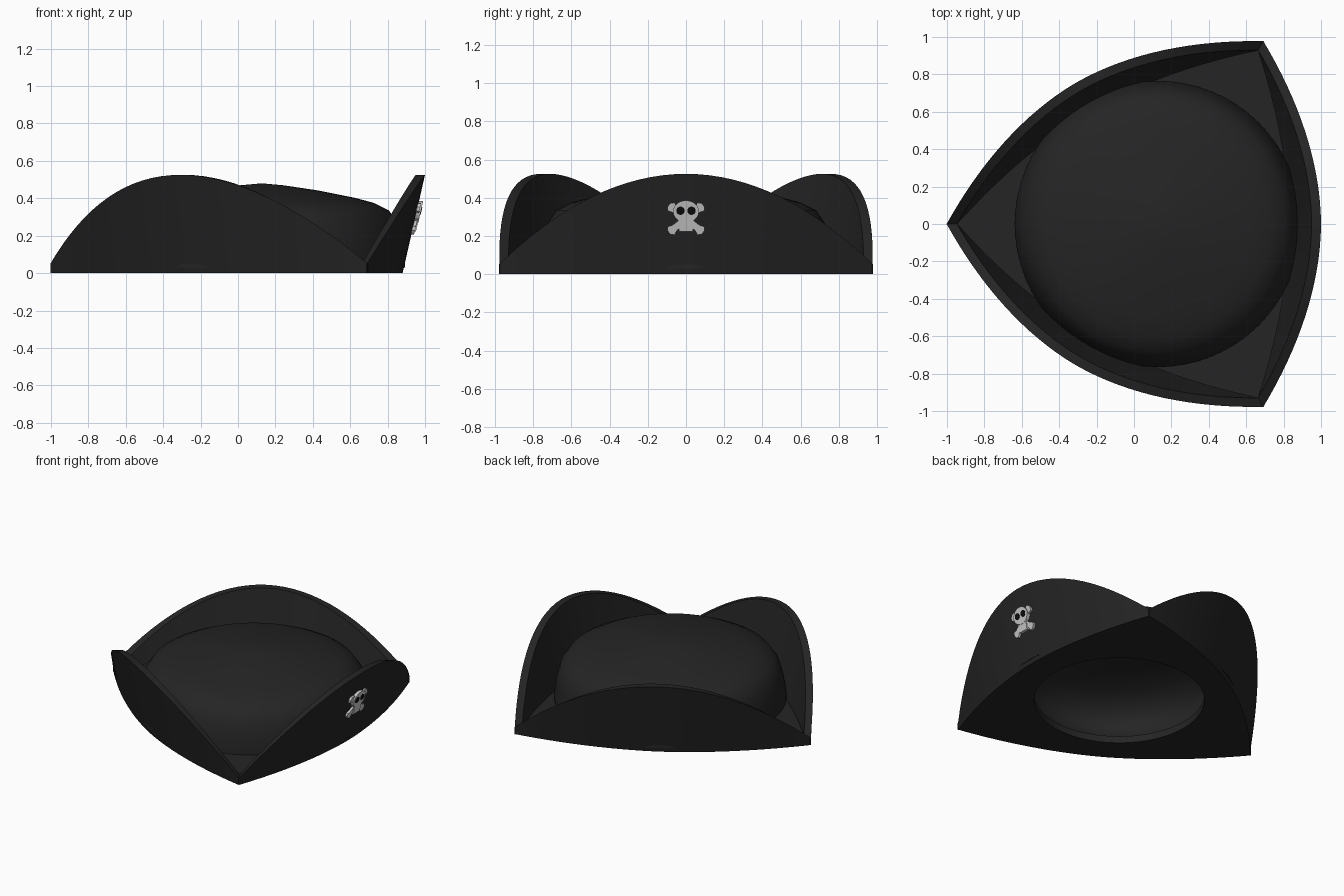
import bpy, bmesh, math
from mathutils import Matrix, Vector

if "Cube" in bpy.data.objects:
    bpy.data.objects.remove(bpy.data.objects["Cube"])

CX = 0.127      # axis of the three-fold hat
N = 32          # steps along each flap
HOLE = 0.56


def material(name, v):
    m = bpy.data.materials.new(name)
    m.diffuse_color = (v, v, v, 1)
    m.use_nodes = True
    m.node_tree.nodes["Principled BSDF"].inputs["Base Color"].default_value = m.diffuse_color
    return m


FELT = material("black felt", 0.018)
BONE = material("bone grey", 0.58)
EYE = material("eye black", 0.004)


def make(name, bm, mat, smooth=35):
    bmesh.ops.remove_doubles(bm, verts=bm.verts, dist=1e-5)
    bmesh.ops.recalc_face_normals(bm, faces=bm.faces)
    me = bpy.data.meshes.new(name)
    bm.to_mesh(me)
    bm.free()
    ob = bpy.data.objects.new(name, me)
    bpy.context.collection.objects.link(ob)
    me.materials.append(mat)
    bpy.ops.object.select_all(action='DESELECT')
    ob.select_set(True)
    bpy.context.view_layer.objects.active = ob
    if smooth:
        bpy.ops.object.shade_smooth_by_angle(angle=math.radians(smooth))
    return ob


def bridge(bm, rings, closed_rows):
    """Quads between consecutive vertex rings."""
    rows = len(rings) if closed_rows else len(rings) - 1
    for i in range(rows):
        a, b = rings[i], rings[(i + 1) % len(rings)]
        for j in range(len(a)):
            k = (j + 1) % len(a)
            bm.faces.new((a[j], a[k], b[k], b[j]))


def section(t):
    """Flap cross-section at t in -1..1, relative to the hat axis."""
    q = abs(t) ** 1.85
    x = 0.563 + 0.19 * (1 - q)
    y = 0.98 * t
    z = 0.05 + 0.475 * (1 - t * t)
    lean = 0.229 * (z - 0.05) + 0.011 * (1 - q)
    th = 0.05 - 0.023 * q
    return [Vector((x, y, 0)), Vector((x + lean, y, z)),
            Vector((x + lean - th, y * 0.95, z)), Vector((x - th, y * 0.95, 0))]


def turn(k):
    return Matrix.Translation((CX, 0, 0)) @ Matrix.Rotation(k * math.tau / 3, 4, 'Z')


# Three upturned flaps
for k, name in enumerate(("front_flap", "left_flap", "right_flap")):
    bm = bmesh.new()
    rings = [[bm.verts.new(turn(k) @ p) for p in section(-1 + 2 * i / N)]
             for i in range(N + 1)]
    bridge(bm, rings, False)
    bm.faces.new(rings[0])
    bm.faces.new(rings[-1])
    make(name, bm, FELT)

# Three-cornered brim floor with the round head opening
bm = bmesh.new()
rings = []
for k in range(3):
    for i in range(N):
        p = section(-1 + 2 * i / N)[3]
        d = p.normalized() * HOLE
        rings.append([bm.verts.new(turn(k) @ Vector((v.x, v.y, z)))
                      for v, z in ((p, 0), (p, 0.05), (d, 0.05), (d, 0))])
bridge(bm, rings, True)
make("brim", bm, FELT)

# Hollow domed crown
profile = [(0.0, 0.48), (0.12, 0.469), (0.3, 0.442), (0.5, 0.402), (0.6, 0.375),
           (0.68, 0.335), (0.725, 0.27), (0.75, 0.18), (0.765, 0.08), (0.765, 0.03),
           (0.57, 0.03), (0.64, 0.1), (0.66, 0.18), (0.63, 0.27), (0.5, 0.35),
           (0.3, 0.39), (0.0, 0.42)]
bm = bmesh.new()
vs = [bm.verts.new((CX + r, 0, z)) for r, z in profile]
es = [bm.edges.new(p) for p in zip(vs, vs[1:])]
bmesh.ops.spin(bm, geom=vs + es, cent=(CX, 0, 0), axis=(0, 0, 1),
               angle=math.tau, steps=64)
make("crown", bm, FELT, 45)


# Emblem plates lie on the leaning front flap: u across, v up, w outward
def plate(name, outline, w0, w1, mat):
    bm = bmesh.new()
    rings = [[bm.verts.new((0.88 + 0.229 * v + w, u, v)) for u, v in outline]
             for w in (w0, w1)]
    bridge(bm, rings, False)
    bm.faces.new(rings[0])
    bm.faces.new(rings[1])
    return make(name, bm, mat, 0)


def disc(u, v, ru, rv, n=16):
    return [(u + ru * math.cos(a * math.tau / n), v + rv * math.sin(a * math.tau / n))
            for a in range(n)]


# Crossed bones with flared ends
for s, name in ((1, "bone_rising"), (-1, "bone_falling")):
    half = [(-0.115, 0.012), (-0.1, 0.028), (-0.075, 0.018),
            (0.075, 0.018), (0.1, 0.028), (0.115, 0.012)]
    pts = half + [(a, -b) for a, b in reversed(half)]
    ca, sa = math.cos(0.68), math.sin(0.68)
    plate(name, [(s * (a * ca - b * sa), 0.29 + a * sa + b * ca) for a, b in pts],
          -0.01, 0.014, BONE)

# Skull, jaw and eye sockets
plate("skull", disc(0, 0.328, 0.068, 0.058, 20), -0.01, 0.022, BONE)
plate("jaw", [(-0.036, 0.222), (0.036, 0.222), (0.042, 0.3), (-0.042, 0.3)],
      -0.01, 0.02, BONE)
for s, name in ((-1, "left_eye"), (1, "right_eye")):
    plate(name, disc(s * 0.029, 0.332, 0.022, 0.022), 0.018, 0.025, EYE)
